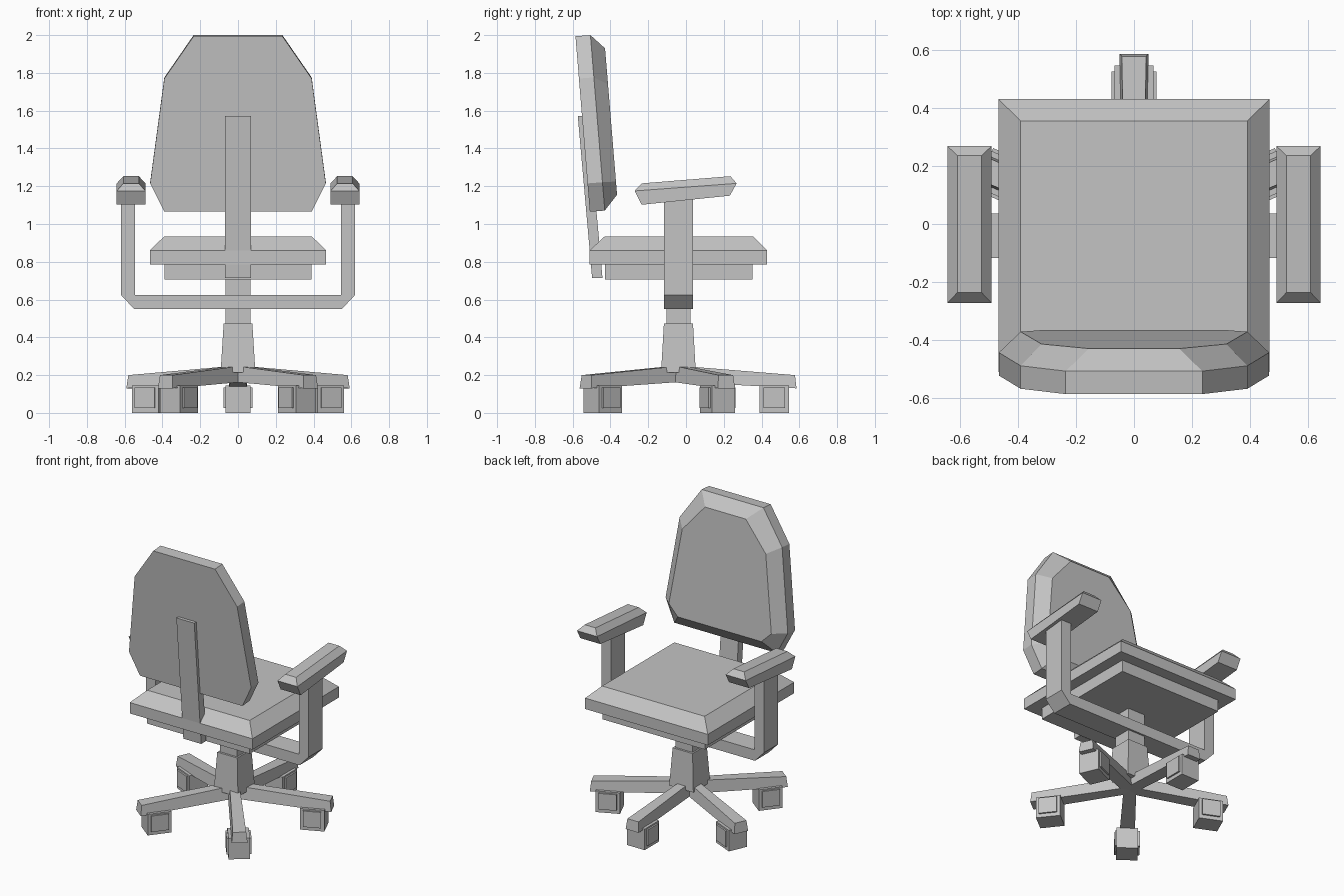
import bpy, bmesh, math
from mathutils import Matrix, Vector

if "Cube" in bpy.data.objects:
    bpy.data.objects.remove(bpy.data.objects["Cube"])

grey = bpy.data.materials.new("grey")
grey.diffuse_color = (0.55, 0.55, 0.55, 1)
grey.use_nodes = True
grey.node_tree.nodes["Principled BSDF"].inputs["Base Color"].default_value = grey.diffuse_color


def loft(name, rings, matrix=None):
    """Skin a list of equal-length vertex rings and cap both ends."""
    bm = bmesh.new()
    vs = [[bm.verts.new(p) for p in r] for r in rings]
    n = len(vs[0])
    for a, b in zip(vs, vs[1:]):
        for i in range(n):
            j = (i + 1) % n
            bm.faces.new((a[i], a[j], b[j], b[i]))
    bm.faces.new(vs[0])
    bm.faces.new(vs[-1])
    if matrix:
        bm.transform(matrix)
    bmesh.ops.recalc_face_normals(bm, faces=bm.faces)
    me = bpy.data.meshes.new(name)
    bm.to_mesh(me)
    bm.free()
    me.materials.append(grey)
    ob = bpy.data.objects.new(name, me)
    bpy.context.collection.objects.link(ob)
    return ob


def rect(x0, x1, y0, y1, z0, z1=None):
    """Horizontal rectangle; z1 is the height at the y1 side."""
    z1 = z0 if z1 is None else z1
    return [(x0, y0, z0), (x1, y0, z0), (x1, y1, z1), (x0, y1, z1)]


def box(name, x0, x1, y0, y1, z0, z1, matrix=None):
    return loft(name, [rect(x0, x1, y0, y1, z0), rect(x0, x1, y0, y1, z1)], matrix)


# Seat cushion with bevelled top, and the plate below it
loft("seat", [rect(-.467, .467, -.51, .43, .785),
              rect(-.467, .467, -.51, .43, .86),
              rect(-.39, .39, -.43, .355, .935)])
box("seat_plate", -.39, .39, -.43, .352, .705, .785)


# Backrest: eight-sided outline, leaning back, bevelled towards the sitter
def outline(half, y_base, z_base, dz=0):
    pts = half + [(-x, z) for x, z in reversed(half)]
    return [(x, y_base - (z - z_base) * .082, z + dz) for x, z in pts]


back = [(.39, 1.065), (.465, 1.215), (.39, 1.77), (.235, 1.994)]
front = [(.318, 1.155), (.39, 1.225), (.318, 1.74), (.155, 1.93)]
loft("backrest", [outline(back, -.509, 1.065),
                  outline(back, -.43, 1.065, .006),
                  outline(front, -.365, 1.155)])

# Back support bar
loft("back_support", [rect(-.068, .068, -.497, -.442, .713),
                      rect(-.068, .068, -.573, -.52, 1.573)])

# Armrest frame: U-shaped profile with chamfered corners
half_u = [(.55, .55), (.62, .625), (.62, 1.16)]
half_in = [(.545, 1.16), (.545, .625)]
u = half_u + half_in
u = u + [(-x, z) for x, z in reversed(u)]
loft("armrest_frame", [[(x, y, z) for x, z in u] for y in (-.117, .036)])

# Armrest pads, tilted up at the far end
for s, side in ((1, "right"), (-1, "left")):
    loft("armrest_pad_" + side, [
        rect(s * .49, s * .642, -.235, .232, 1.102, 1.15),
        rect(s * .49, s * .642, -.272, .268, 1.175, 1.215),
        rect(s * .525, s * .607, -.235, .235, 1.215, 1.253)])

# Central column and flared base sleeve
CY = -.04
box("column", -.065, .065, CY - .063, CY + .063, .3, .72)
loft("column_sleeve", [rect(-.092, .092, CY - .092, CY + .092, .215),
                       rect(-.076, .076, CY - .077, CY + .077, .473)])

# Five legs with box casters, built along +x then turned
for i, deg in enumerate((90, 24, -52, 156, 232)):
    m = Matrix.Translation(Vector((0, CY, 0))) @ Matrix.Rotation(math.radians(deg), 4, 'Z')

    def section(x, w_low, w_top, z0, z1, lean=0):
        return [(x, -w_low, z0), (x, w_low, z0), (x - lean, w_top, z1), (x - lean, -w_top, z1)]

    loft(f"leg_{i}", [section(0, .04, .03, .165, .25),
                      section(.625, .05, .042, .13, .2, .008)], m)
    box(f"caster_{i}", .43, .585, -.067, .067, 0, .145, m)
    box(f"caster_cap_{i}", .45, .565, -.078, .078, .025, .135, m)
